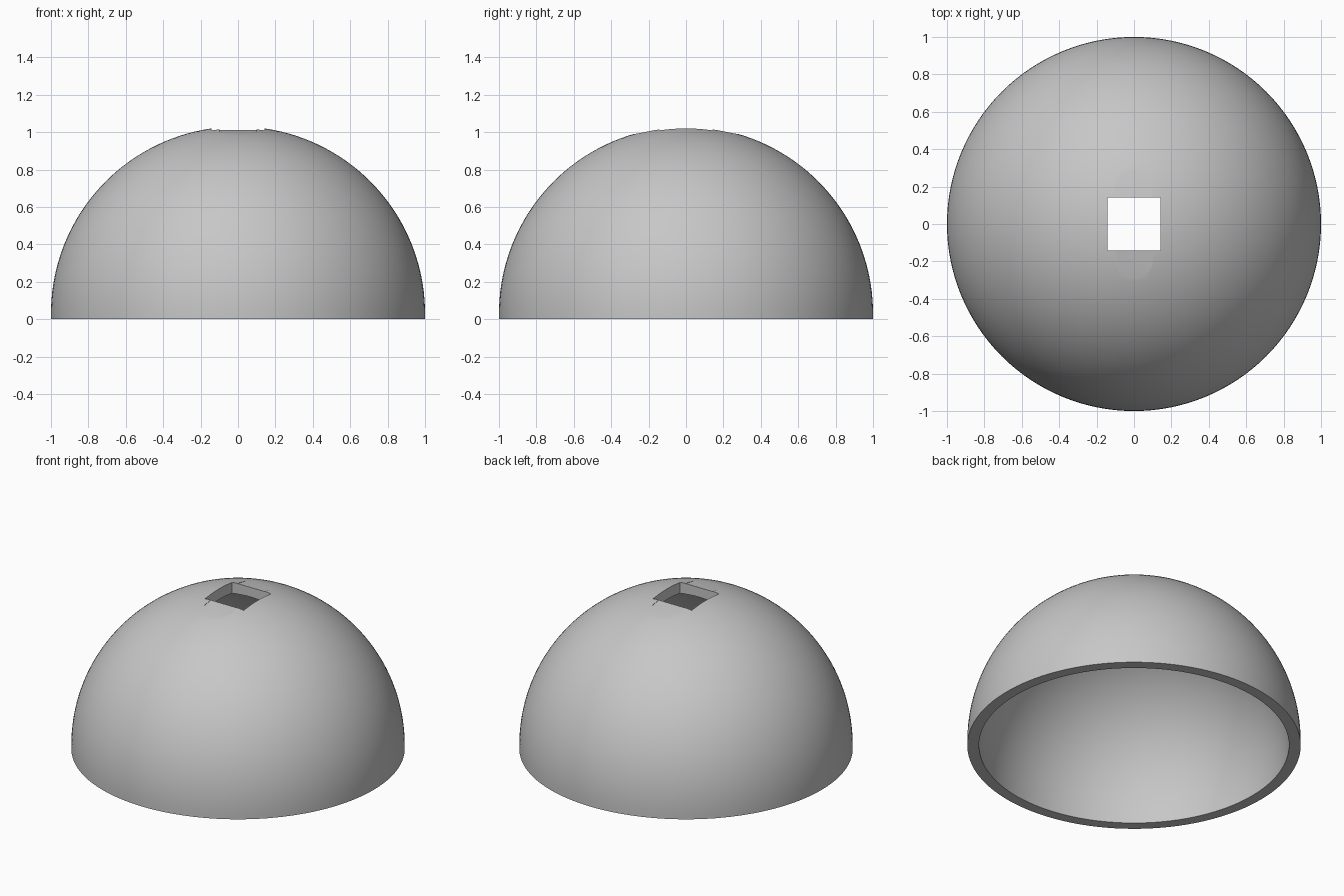
import bpy, bmesh, math

if "Cube" in bpy.data.objects:
    bpy.data.objects.remove(bpy.data.objects["Cube"])

SEG, RINGS = 128, 40
LIFT = 0.03          # short straight band under the hemisphere
OUTER, INNER = 1.0, 0.93

grey = bpy.data.materials.new("light_grey")
grey.diffuse_color = (0.57, 0.57, 0.57, 1)
grey.use_nodes = True
grey.node_tree.nodes["Principled BSDF"].inputs["Base Color"].default_value = grey.diffuse_color


def make_object(name, bm):
    bmesh.ops.recalc_face_normals(bm, faces=bm.faces)
    mesh = bpy.data.meshes.new(name)
    bm.to_mesh(mesh)
    bm.free()
    mesh.materials.append(grey)
    obj = bpy.data.objects.new(name, mesh)
    bpy.context.collection.objects.link(obj)
    return obj


def prism(name, outline, floor, top):
    """Vertical prism over an xy outline, with floor(y) as its lower surface."""
    bm = bmesh.new()
    low = [bm.verts.new((x, y, floor(y))) for x, y in outline]
    high = [bm.verts.new((x, y, top)) for x, y in outline]
    bm.faces.new(low)
    bm.faces.new(high)
    n = len(outline)
    for i in range(n):
        j = (i + 1) % n
        bm.faces.new((low[i], low[j], high[j], high[i]))
    obj = make_object(name, bm)
    obj.hide_render = True
    obj.hide_set(True)
    return obj


# Hollow dome: outer arc, inner arc and flat rim spun around z
def arc(radius):
    pts = []
    for i in range(RINGS + 1):
        a = math.pi / 2 * i / RINGS
        pts.append((radius * math.cos(a) if i < RINGS else 0, LIFT + radius * math.sin(a)))
    return pts


profile = arc(OUTER)[::-1] + [(OUTER, 0), (INNER, 0)] + arc(INNER)
bm = bmesh.new()
verts = [bm.verts.new((r, 0, z)) for r, z in profile]
edges = [bm.edges.new(pair) for pair in zip(verts, verts[1:])]
bmesh.ops.spin(bm, geom=verts + edges, cent=(0, 0, 0), axis=(0, 0, 1),
               angle=math.tau, steps=SEG, use_duplicate=False)
bmesh.ops.remove_doubles(bm, verts=bm.verts, dist=0.0005)
dome = make_object("dome_shell", bm)

# Square opening through the crown
h = 0.142
cutters = [prism("opening_cutter", [(-h, -h), (h, -h), (h, h), (-h, h)],
                 lambda y: 0.7, 1.3)]

# Shallow flat notches in front of and behind the opening
for side, name in ((-1, "front_notch_cutter"), (1, "back_notch_cutter")):
    outline = [(-0.1, 0.12), (0.1, 0.12), (0.1, 0.22), (0.06, 0.285),
               (-0.06, 0.285), (-0.1, 0.22)]
    cutters.append(prism(name, [(x, side * y) for x, y in outline],
                         lambda y: 1.013 - 0.17 * (abs(y) - 0.14), 1.3))

for cutter in cutters:
    mod = dome.modifiers.new(cutter.name, 'BOOLEAN')
    mod.operation = 'DIFFERENCE'
    mod.solver = 'EXACT'
    mod.object = cutter

# Apply the cuts, then smooth the curved faces while keeping edges sharp
bpy.context.view_layer.objects.active = dome
dome.select_set(True)
for mod in list(dome.modifiers):
    bpy.ops.object.modifier_apply(modifier=mod.name)
for cutter in cutters:
    bpy.data.objects.remove(cutter, do_unlink=True)
bpy.ops.object.shade_smooth_by_angle(angle=math.radians(30))
